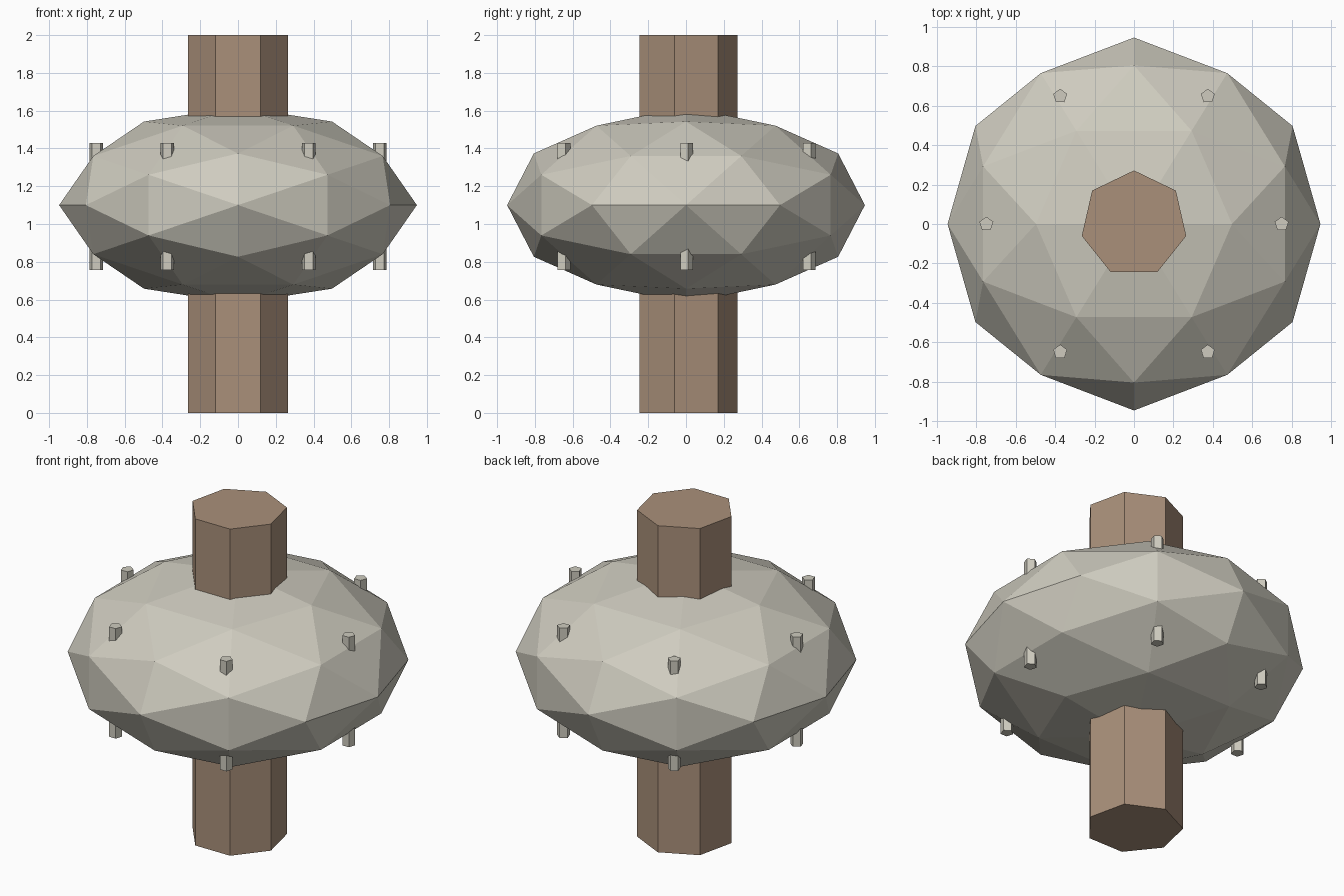
import bpy, bmesh, math
from mathutils import Vector

if "Cube" in bpy.data.objects:
    bpy.data.objects.remove(bpy.data.objects["Cube"])


def material(name, rgb):
    m = bpy.data.materials.new(name)
    m.diffuse_color = (*rgb, 1)
    m.use_nodes = True
    m.node_tree.nodes["Principled BSDF"].inputs["Base Color"].default_value = m.diffuse_color
    return m


STONE = material("pale stone", (0.62, 0.60, 0.52))
WOOD = material("brown wood", (0.40, 0.28, 0.195))


def prism(name, sides, radius, x, y, z0, z1, mat):
    """Upright prism with one corner towards +y."""
    bpy.ops.mesh.primitive_cylinder_add(vertices=sides, radius=radius, depth=z1 - z0,
                                        location=(x, y, (z0 + z1) / 2))
    ob = bpy.context.object
    ob.name = name
    ob.data.materials.append(mat)
    return ob


# Post running through the whole height
prism("post", 7, 0.272, 0, 0, 0, 2, WOOD)

# Faceted stone body: icosahedron split once, flattened, with edges on the axes
phi = (1 + math.sqrt(5)) / 2
corners = []
for a in (-1, 1):
    for b in (-phi, phi):
        corners += [Vector((b, a, 0)), Vector((0, b, a)), Vector((a, 0, b))]
points = [c.normalized() for c in corners]
for i, p in enumerate(corners):
    for q in corners[:i]:
        if (p - q).length < 2.1:
            points.append((p + q).normalized())

bm = bmesh.new()
for p in points:
    bm.verts.new((p.x * 0.947, p.y * 0.947, p.z * 0.52 + 1.1))
bmesh.ops.convex_hull(bm, input=bm.verts[:])
bmesh.ops.recalc_face_normals(bm, faces=bm.faces[:])
mesh = bpy.data.meshes.new("stone_body")
bm.to_mesh(mesh)
bm.free()
mesh.materials.append(STONE)
bpy.context.collection.objects.link(bpy.data.objects.new("stone_body", mesh))

# Two rings of small pegs, above and below the widest line
for k in range(6):
    a = k * math.pi / 3
    x, y = 0.75 * math.cos(a), 0.75 * math.sin(a)
    prism(f"upper_peg_{k + 1}", 5, 0.037, x, y, 1.28, 1.43, STONE)
    prism(f"lower_peg_{k + 1}", 5, 0.037, x, y, 0.757, 0.91, STONE)
